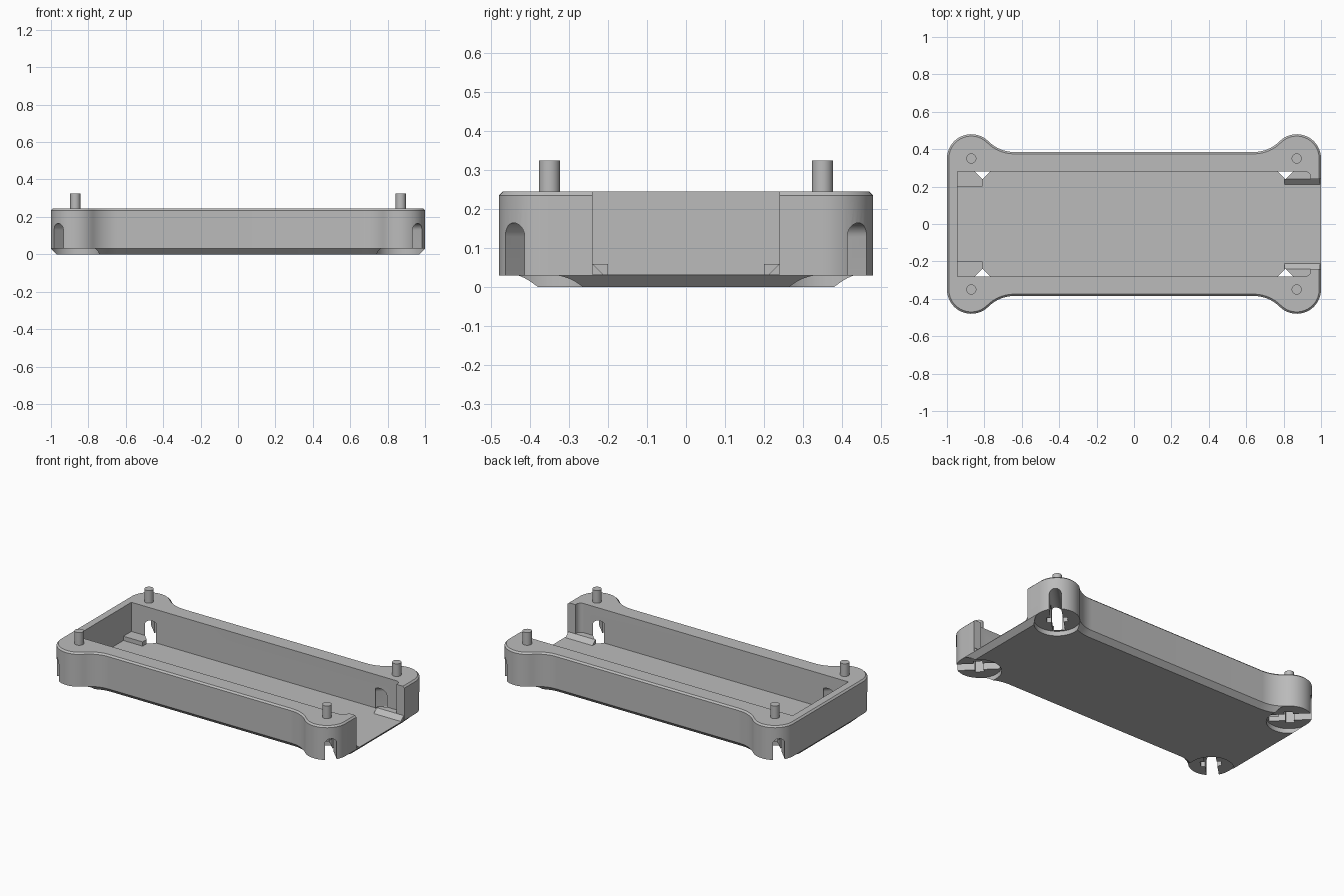
import bpy, bmesh, math
from mathutils import Matrix, Vector

if "Cube" in bpy.data.objects:
    bpy.data.objects.remove(bpy.data.objects["Cube"], do_unlink=True)

grey = bpy.data.materials.new("plain grey")
grey.use_nodes = True
grey.diffuse_color = (0.5, 0.5, 0.5, 1)
grey.node_tree.nodes["Principled BSDF"].inputs["Base Color"].default_value = (0.5, 0.5, 0.5, 1)

CX, CY, R = 0.87, 0.35, 0.13       # corner lobes
SIDE, FILLET_X = 0.385, 0.64       # long sides and where they flare out
TOP, FLOOR, BASE = 0.245, 0.033, 0.03
CORNERS = [(sx, sy) for sx in (-1, 1) for sy in (-1, 1)]


def arc(cx, cy, r, a0, a1, n):
    return [(cx + r * math.cos(a0 + (a1 - a0) * i / n),
             cy + r * math.sin(a0 + (a1 - a0) * i / n)) for i in range(n + 1)]


def outline(inset):
    """Lobed outline, moved inwards by inset."""
    dx, dy = CX - FILLET_X, SIDE - CY
    fr = (dx * dx + dy * dy - R * R) / (2 * (R - dy))
    fy = SIDE + fr
    a = math.atan2(fy - CY, FILLET_X - CX)
    quarter = arc(CX, CY, R - inset, 0, a, 20)
    quarter += arc(FILLET_X, fy, fr + inset, a - math.pi, -math.pi / 2, 12)[1:]
    half = quarter + [(-x, y) for x, y in reversed(quarter)]
    return half + [(-x, -y) for x, y in half]


def loft(bm, rings):
    """Closed solid through rings of 3D points."""
    loops = [[bm.verts.new(p) for p in ring] for ring in rings]
    n = len(loops[0])
    for a, b in zip(loops, loops[1:]):
        for i in range(n):
            j = (i + 1) % n
            bm.faces.new((a[i], a[j], b[j], b[i]))
    bm.faces.new(loops[0][::-1])
    bm.faces.new(loops[-1])


def prism(bm, pts, z0, z1):
    loft(bm, [[(x, y, z) for x, y in pts] for z in (z0, z1)])


def finish(name, bm):
    bmesh.ops.recalc_face_normals(bm, faces=bm.faces)
    mesh = bpy.data.meshes.new(name)
    bm.to_mesh(mesh)
    bm.free()
    mesh.materials.append(grey)
    ob = bpy.data.objects.new(name, mesh)
    bpy.context.collection.objects.link(ob)
    return ob


def combine(target, tool, operation):
    mod = target.modifiers.new("combine", 'BOOLEAN')
    mod.operation, mod.solver, mod.object = operation, 'EXACT', tool
    bpy.context.view_layer.update()
    deps = bpy.context.evaluated_depsgraph_get()
    mesh = bpy.data.meshes.new_from_object(target.evaluated_get(deps))
    target.modifiers.clear()
    target.data = mesh
    bpy.data.objects.remove(tool, do_unlink=True)


def smooth(ob):
    bpy.ops.object.select_all(action='DESELECT')
    ob.select_set(True)
    bpy.context.view_layer.objects.active = ob
    bpy.ops.object.shade_smooth_by_angle(angle=math.radians(30))


# Solid body with chamfered base and rim
bm = bmesh.new()
loft(bm, [[(x, y, z) for x, y in outline(d)]
          for d, z in ((0.03, 0), (0, BASE), (0, TOP - 0.01), (0.01, TOP))])
tray = finish("tray", bm)

# Cavity, open at the +x end between two lips
half = [(-0.945, -0.28)] + arc(0.915, -0.25, 0.03, -math.pi / 2, 0, 6)
half += [(0.945, -0.24), (1.1, -0.24)]
bm = bmesh.new()
prism(bm, half + [(x, -y) for x, y in reversed(half)], FLOOR, 0.5)
combine(tray, finish("cavity", bm), 'DIFFERENCE')

# Ledges over the corner slots: boxes at the closed end, wedges at the open end
bm = bmesh.new()
for s in (-1, 1):
    box = [(-0.96, s * 0.2), (-0.81, s * 0.2), (-0.81, s * 0.3), (-0.96, s * 0.3)]
    prism(bm, box, 0.031, 0.06)
    wedge = [(0.3, 0.031), (0.212, 0.031), (0.212, FLOOR), (0.24, 0.06), (0.3, 0.06)]
    loft(bm, [[(x, s * y, z) for y, z in wedge] for x in (0.805, 0.995)])
combine(tray, finish("ledges", bm), 'UNION')

# Round recesses under the corners
bm = bmesh.new()
for sx, sy in CORNERS:
    prism(bm, arc(sx * CX, sy * CY, R + 0.002, 0, math.tau * 47 / 48, 47), -0.1, BASE)
combine(tray, finish("foot_recesses", bm), 'DIFFERENCE')


def corner_frame(sx, sy):
    """Point on the corner from distance along and across its diagonal."""
    c = Vector((sx * CX, sy * CY, 0))
    d = Vector((sx, sy, 0)).normalized()
    p = Vector((-sy, sx, 0)).normalized()
    return lambda t, h, z: c + d * t + p * h + Vector((0, 0, z))


# Arched diagonal slots, then a short cross slot in each corner
bm = bmesh.new()
arch = [(-0.035, -0.1)] + [(-x, z) for x, z in arc(0, 0.13, 0.035, 0, math.pi, 16)] + [(0.035, -0.1)]
for sx, sy in CORNERS:
    at = corner_frame(sx, sy)
    loft(bm, [[at(t, h, z) for h, z in arch] for t in (-0.12, 0.25)])
combine(tray, finish("diagonal_slots", bm), 'DIFFERENCE')

bm = bmesh.new()
for sx, sy in CORNERS:
    at = corner_frame(sx, sy)
    loft(bm, [[at(t, h, z) for t, h in ((-0.025, -0.06), (0.025, -0.06), (0.025, 0.06), (-0.025, 0.06))]
              for z in (-0.1, 0.12)])
combine(tray, finish("cross_slots", bm), 'DIFFERENCE')
smooth(tray)

# Locating pins
for sx, sy in CORNERS:
    bm = bmesh.new()
    bmesh.ops.create_cone(bm, cap_ends=True, segments=32, radius1=0.027, radius2=0.027, depth=0.085,
                          matrix=Matrix.Translation((sx * CX, sy * CY, 0.2825)))
    smooth(finish(("back" if sy > 0 else "front") + ("_left" if sx > 0 else "_right") + "_pin", bm))
